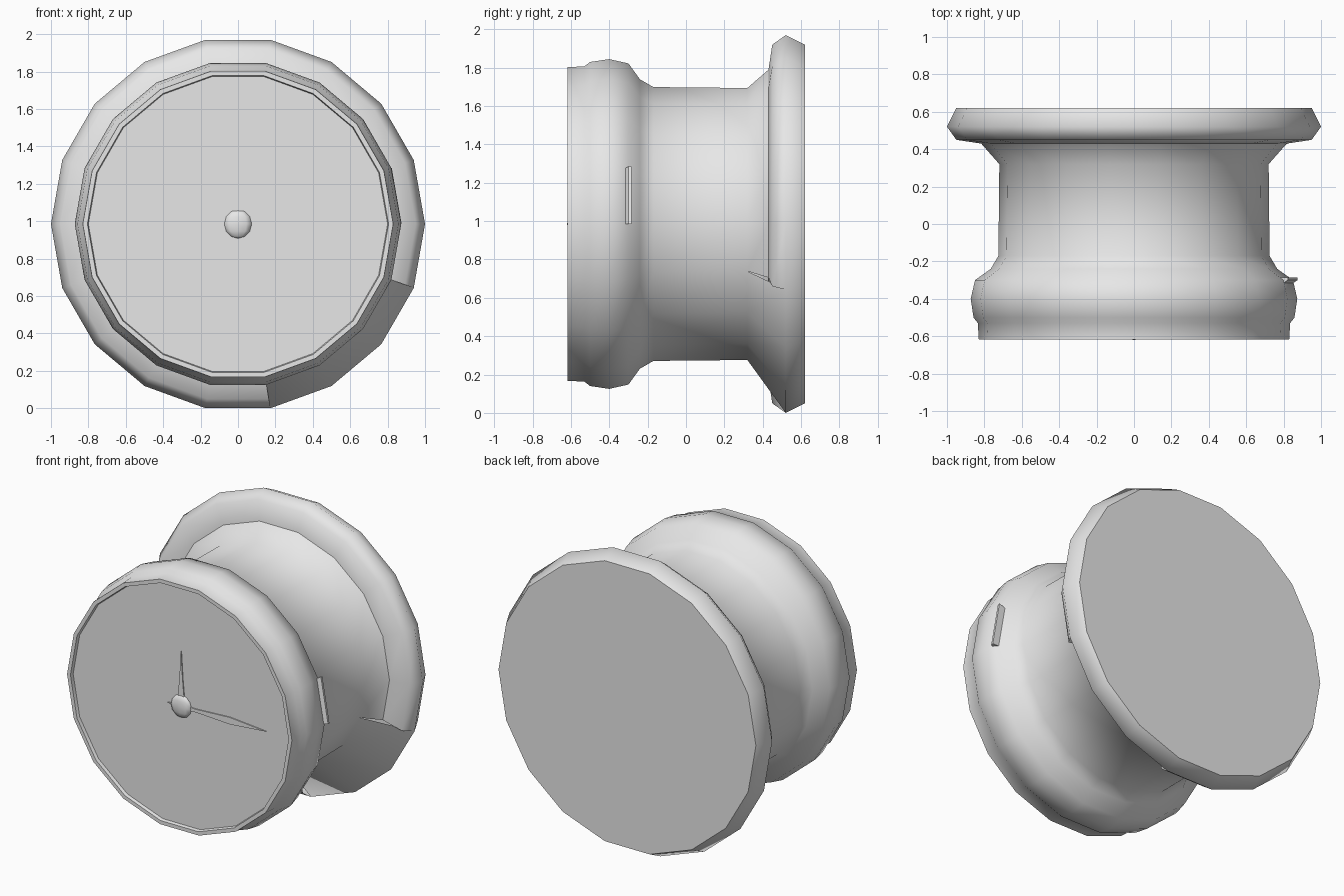
import bpy
import bmesh
from math import sin, cos, radians

if "Cube" in bpy.data.objects:
    bpy.data.objects.remove(bpy.data.objects["Cube"])

SIDES = 18
CENTRE_Z = 0.985

grey = bpy.data.materials.new("plain_grey")
grey.use_nodes = True
grey.diffuse_color = (0.8, 0.8, 0.8, 1)
grey.node_tree.nodes["Principled BSDF"].inputs["Base Color"].default_value = (0.8, 0.8, 0.8, 1)


def finish(bm, name, smooth=True):
    bmesh.ops.recalc_face_normals(bm, faces=bm.faces)
    for f in bm.faces:
        f.smooth = smooth and len(f.verts) < SIDES
    mesh = bpy.data.meshes.new(name)
    bm.to_mesh(mesh)
    bm.free()
    mesh.materials.append(grey)
    obj = bpy.data.objects.new(name, mesh)
    bpy.context.collection.objects.link(obj)
    return obj


def polar(radius, step, y):
    a = radians(360 / SIDES * step)
    return (radius * cos(a), y, CENTRE_Z + radius * sin(a))


# Turned body: (depth, radius, sharp edge) from the dial recess to the back
profile = [
    (-0.595, 0.80, True), (-0.617, 0.805, True), (-0.617, 0.83, True),
    (-0.53, 0.835, False), (-0.50, 0.858, False), (-0.40, 0.873, False),
    (-0.30, 0.85, False), (-0.24, 0.766, False), (-0.17, 0.725, False),
    (0.32, 0.72, False), (0.43, 0.817, True), (0.45, 0.95, False),
    (0.52, 1.0, False), (0.62, 0.95, True),
]
NECK, FLANGE = 9, 12
PATCH = range(14, 17)   # lower left sector with a plain cone

bm = bmesh.new()
rings = [[bm.verts.new(polar(r, s, y)) for s in range(SIDES)] for y, r, _ in profile]


def quad(i, j, s):
    t = (s + 1) % SIDES
    bm.faces.new((rings[i][s], rings[i][t], rings[j][t], rings[j][s]))


for s in range(SIDES):
    for i in range(len(profile) - 1):
        if not (s in PATCH and NECK <= i < FLANGE):
            quad(i, i + 1, s)
    if s in PATCH:
        quad(NECK, FLANGE, s)
bm.faces.new(rings[0])
bm.faces.new(rings[-1])

# Keep the chosen rings and the open patch sides crisp
for ring, (_, _, sharp) in zip(rings, profile):
    if sharp:
        for s in range(SIDES):
            edge = bm.edges.get((ring[s], ring[(s + 1) % SIDES]))
            if edge:
                edge.smooth = False
for v in [v for v in bm.verts if not v.link_faces]:
    bm.verts.remove(v)
finish(bm, "body")

# Small raised flap on the left side of the front bulge
bm = bmesh.new()
ends = [[bm.verts.new(polar(r, s, y)) for y, r in
         ((-0.32, 0.845), (-0.30, 0.875), (-0.285, 0.875), (-0.285, 0.80))] for s in (0, 1)]
for k in range(4):
    n = (k + 1) % 4
    bm.faces.new((ends[0][k], ends[0][n], ends[1][n], ends[1][k]))
for end in ends:
    bm.faces.new(end)
finish(bm, "side_flap", False)


# Thin hands on the dial
def hand(name, outline):
    bm = bmesh.new()
    face = bm.faces.new([bm.verts.new((x, -0.602, CENTRE_Z + z)) for x, z in outline])
    grown = bmesh.ops.extrude_face_region(bm, geom=[face])["geom"]
    moved = [g for g in grown if isinstance(g, bmesh.types.BMVert)]
    bmesh.ops.translate(bm, verts=moved, vec=(0, 0.008, 0))
    finish(bm, name, False)


hand("hour_hand", [(-0.025, 0.04), (0.025, 0.04), (0.012, 0.18), (0, 0.37), (-0.012, 0.18)])
hand("minute_hand", [(-0.1, 0), (0, -0.02), (0.1, -0.01), (0.36, -0.023), (0.63, 0),
                     (0.36, 0.023), (0.1, 0.01), (0, 0.02)])

# Flattened hub where the hands meet
bm = bmesh.new()
bmesh.ops.create_uvsphere(bm, u_segments=10, v_segments=6, radius=0.077)
bmesh.ops.scale(bm, vec=(1, 0.32, 1), verts=bm.verts)
bmesh.ops.translate(bm, vec=(0, -0.595, CENTRE_Z), verts=bm.verts)
finish(bm, "hand_hub")
